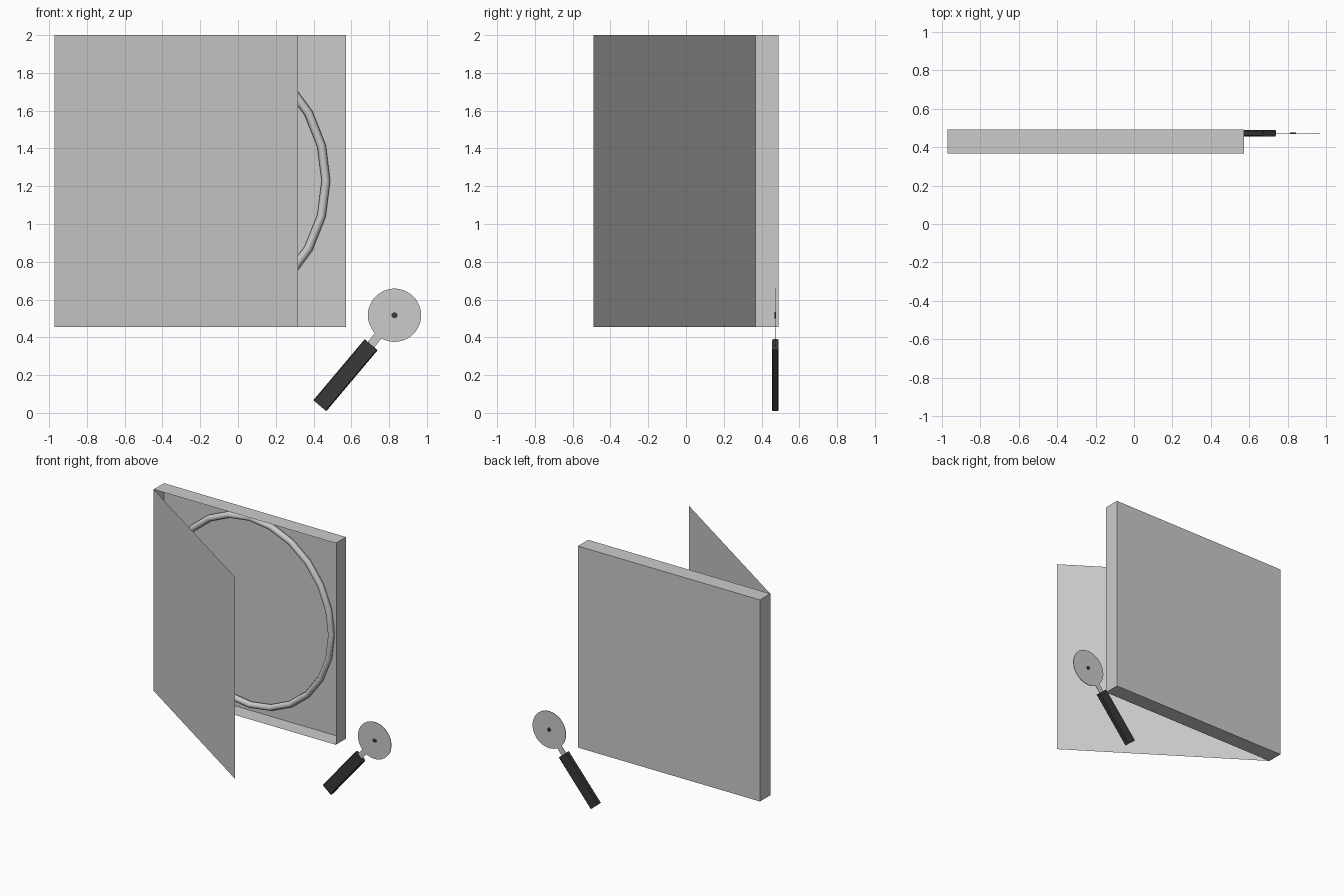
import bpy, bmesh
from math import radians, pi, atan2, hypot
from mathutils import Vector, Matrix

if "Cube" in bpy.data.objects:
    bpy.data.objects.remove(bpy.data.objects["Cube"])

L, R, B, T = -0.9715, 0.5725, 0.455, 2.0     # box left, right, bottom, top
FRONT, BACK = 0.367, 0.491                   # box depth range
WHEEL = Vector((0.8285, 0.472, 0.517))       # cutter wheel centre
H0, H1 = Vector((0.433, 0.473, 0.038)), Vector((0.705, 0.473, 0.361))  # handle ends

dark = bpy.data.materials.new("dark_plastic")
dark.diffuse_color = (0.04, 0.04, 0.04, 1)
dark.use_nodes = True
dark.node_tree.nodes["Principled BSDF"].inputs["Base Color"].default_value = dark.diffuse_color


def new_object(name, bm, mat=None):
    mesh = bpy.data.meshes.new(name)
    bm.to_mesh(mesh)
    bm.free()
    ob = bpy.data.objects.new(name, mesh)
    bpy.context.collection.objects.link(ob)
    if mat:
        mesh.materials.append(mat)
    return ob


def bar(name, p0, p1, width, thick, mat=None, bevel=0):
    """Rectangular bar between two points lying in an x-z plane."""
    d = p1 - p0
    bm = bmesh.new()
    m = (Matrix.Translation((p0 + p1) / 2) @ Matrix.Rotation(-atan2(d.z, d.x), 4, 'Y')
         @ Matrix.Diagonal((d.length, thick, width, 1)))
    bmesh.ops.create_cube(bm, size=1, matrix=m)
    if bevel:
        long_edges = [e for e in bm.edges if e.calc_length() > d.length * 0.9]
        bmesh.ops.bevel(bm, geom=long_edges, offset=bevel, segments=1, affect='EDGES')
    return new_object(name, bm, mat)


def disc(name, centre, radius, thick, sides, mat=None):
    """Solid disc facing the front."""
    bm = bmesh.new()
    m = Matrix.Translation(centre) @ Matrix.Rotation(pi / 2, 4, 'X')
    bmesh.ops.create_cone(bm, cap_ends=True, segments=sides, radius1=radius,
                          radius2=radius, depth=thick, matrix=m)
    return new_object(name, bm, mat)


# Open tray: cube without its front face
bm = bmesh.new()
centre = Vector(((L + R) / 2, (FRONT + BACK) / 2, (B + T) / 2))
bmesh.ops.create_cube(bm, size=1, matrix=Matrix.Translation(centre)
                      @ Matrix.Diagonal((R - L, BACK - FRONT, T - B, 1)))
front = [f for f in bm.faces if f.calc_center_median().y < FRONT + 0.01]
bmesh.ops.delete(bm, geom=front, context='FACES')
new_object("box_tray", bm)

# Lid: single sheet hinged on the left front edge
bm = bmesh.new()
end = (0.317, -0.491)
bm.faces.new([bm.verts.new(c) for c in ((L, FRONT, B), (*end, B), (*end, T), (L, FRONT, T))])
new_object("box_lid", bm)

# Crust ring resting on the tray bottom
bpy.ops.mesh.primitive_torus_add(major_segments=24, minor_segments=8, major_radius=0.717,
                                 minor_radius=0.024, location=(-0.223, BACK - 0.024, 1.2285),
                                 rotation=(pi / 2, 0, 0))
crust = bpy.context.object
crust.name = "crust_ring"
crust.scale.x = 0.96
bpy.ops.object.shade_smooth_by_angle(angle=radians(50))

# Cutter: wheel, axle, shank and flattened handle
disc("cutter_wheel", WHEEL, 0.141, 0.004, 48)
disc("cutter_axle", WHEEL, 0.016, 0.008, 16, dark)
bar("cutter_shank", H1 - (H1 - H0) * 0.05, WHEEL, 0.045, 0.003)
bar("cutter_handle", H0, H1, 0.09, 0.035, dark, bevel=0.006)
